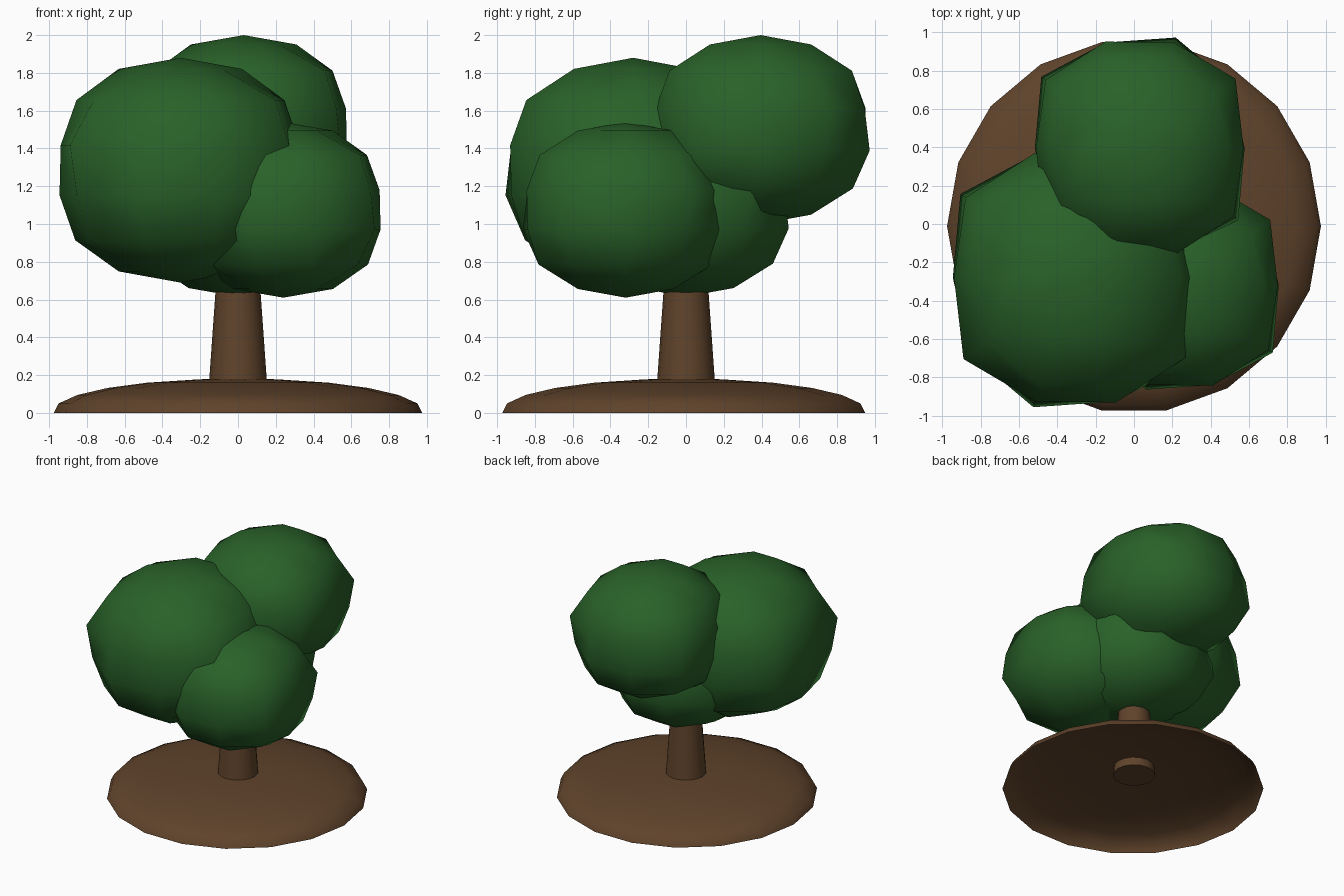
import bpy, bmesh
from math import sin, cos, pi, tau

cube = bpy.data.objects.get("Cube")
if cube:
    bpy.data.objects.remove(cube, do_unlink=True)


def make_material(name, color):
    mat = bpy.data.materials.new(name)
    mat.use_nodes = True
    mat.diffuse_color = color
    mat.node_tree.nodes["Principled BSDF"].inputs["Base Color"].default_value = color
    return mat


leaf_green = make_material("leaf green", (0.022, 0.12, 0.022, 1))
bark_brown = make_material("bark brown", (0.115, 0.056, 0.024, 1))


def loft(name, rings, location, material, top=None, bottom=None, cap=False):
    """Skin (outline, scale, height) rings from low to high, with optional pole points."""
    bm = bmesh.new()
    loops = [[bm.verts.new((x * s, y * s, z)) for x, y in outline] for outline, s, z in rings]
    n = len(loops[0])
    for low, high in zip(loops, loops[1:]):
        for i in range(n):
            j = (i + 1) % n
            bm.faces.new((low[i], low[j], high[j], high[i]))
    for pole, ring in ((bottom, loops[0]), (top, loops[-1])):
        if pole is not None:
            tip = bm.verts.new((0, 0, pole))
            for i in range(n):
                bm.faces.new((ring[i], ring[(i + 1) % n], tip))
        elif cap:
            bm.faces.new(ring)
    bmesh.ops.recalc_face_normals(bm, faces=bm.faces)
    bmesh.ops.triangulate(bm, faces=bm.faces, quad_method="SHORT_EDGE")
    mesh = bpy.data.meshes.new(name)
    bm.to_mesh(mesh)
    bm.free()
    obj = bpy.data.objects.new(name, mesh)
    obj.location = location
    mesh.materials.append(material)
    bpy.context.collection.objects.link(obj)
    bpy.ops.object.select_all(action="DESELECT")
    obj.select_set(True)
    bpy.context.view_layer.objects.active = obj
    bpy.ops.object.shade_smooth_by_angle(angle=pi / 3)


def circle(n):
    return [(cos(tau * i / n), sin(tau * i / n)) for i in range(n)]


# Hollow soil mound
soil_profile = [(0.975, 0), (0.95, 0.05), (0.85, 0.095), (0.69, 0.132), (0.48, 0.16), (0.2, 0.178)]
loft("soil_mound", [(circle(18), r, z) for r, z in soil_profile], (0, -0.012, 0),
     bark_brown, top=0.18)

# Tapered trunk, its foot just under the mound
trunk_rings = [(circle(16), r, z) for r, z in ((0.157, 0.11), (0.12, 0.63), (0.1, 0.95))]
loft("trunk", trunk_rings, (0, 0, 0), bark_brown, cap=True)


def clump_outline(corner_a, corner_b, side_a, side_b):
    """Ten-sided outline with two-fold symmetry; each value pushes a pair of points out."""
    radii = (1, corner_a, side_a, side_b, corner_b)
    return [(radii[i % 5] * cos(pi * i / 5), radii[i % 5] * sin(pi * i / 5)) for i in range(10)]


# Leaf clumps: irregular ten-sided bands from bottom to top
cap_outline = clump_outline(0.84, 0.84, 1.01, 1.01)
bands = [(cap_outline, 0.51),
         (clump_outline(1.06, 1.09, 1.08, 1.08), 0.87),
         (clump_outline(1.06, 1.16, 1.11, 1.06), 1.0),
         (clump_outline(1.14, 1.12, 1.07, 1.08), 0.99),
         (clump_outline(1.03, 1.13, 1.08, 1.08), 0.86),
         (cap_outline, 0.51)]


def leaf_clump(name, location, radius, height):
    rings = [(outline, radius * s, -height * cos(pi * (i + 1) / 7))
             for i, (outline, s) in enumerate(bands)]
    loft(name, rings, location, leaf_green, top=height, bottom=-height)


leaf_clump("front_right_leaves", (-0.305, -0.28, 1.285), 0.64, 0.595)
leaf_clump("front_left_leaves", (0.24, -0.32, 1.075), 0.515, 0.465)
leaf_clump("back_leaves", (0.03, 0.395, 1.5), 0.547, 0.5)
leaf_clump("center_leaves", (0, 0, 1.08), 0.515, 0.465)
